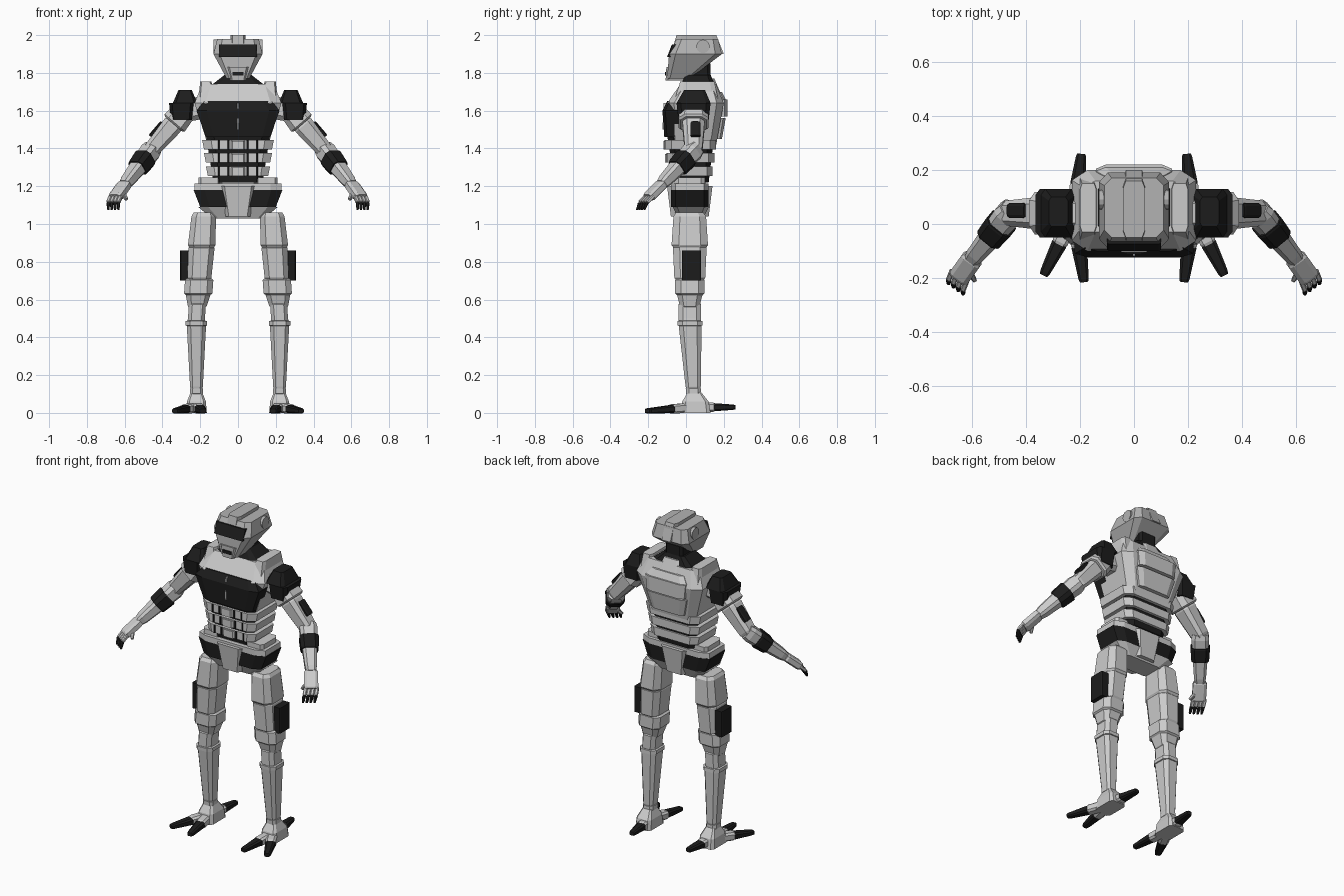
import bpy
import bmesh
from mathutils import Vector

if "Cube" in bpy.data.objects:
    bpy.data.objects.remove(bpy.data.objects["Cube"])


def material(name, value):
    mat = bpy.data.materials.new(name)
    mat.use_nodes = True
    colour = (value, value, value, 1)
    mat.diffuse_color = colour
    mat.node_tree.nodes["Principled BSDF"].inputs["Base Color"].default_value = colour
    return mat


LIGHT = material("light grey", .6)
MID = material("mid grey", .45)
DARK = material("near black", .012)
SIDEWAYS, BACKWARD, UP = Vector((1, 0, 0)), Vector((0, 1, 0)), Vector((0, 0, 1))


def loft(name, rings, across, depth, colour, corner, mirrored):
    """Skin eight-sided sections, each given as centre, half width, half depth."""
    bm = bmesh.new()
    loops = []
    for centre, wide, deep in rings:
        quarter = [(1, corner), (corner, 1), (-corner, 1), (-1, corner)]
        outline = quarter + [(-a, -b) for a, b in quarter]
        loops.append([bm.verts.new(centre + across * a * wide + depth * b * deep)
                      for a, b in outline])
    for lower, upper in zip(loops, loops[1:]):
        for i in range(len(lower)):
            bm.faces.new((lower[i - 1], lower[i], upper[i], upper[i - 1]))
    bm.faces.new(loops[0])
    bm.faces.new(loops[-1])
    bmesh.ops.recalc_face_normals(bm, faces=bm.faces)
    mesh = bpy.data.meshes.new(name)
    bm.to_mesh(mesh)
    bm.free()
    mesh.materials.append(colour)
    part = bpy.data.objects.new(name, mesh)
    bpy.context.collection.objects.link(part)
    if mirrored:
        part.modifiers.new("Mirror", "MIRROR")


def slab(name, bottom, top, low, high=None, colour=LIGHT, x=0, corner=.75):
    """Upright armour layer; low and high hold half width, front and back."""
    rings = []
    for z, (wide, front, back) in ((bottom, low), (top, high or low)):
        centre = Vector((x, (front + back) / 2, z))
        rings.append((centre, wide, (back - front) / 2))
    loft(name, rings, SIDEWAYS, BACKWARD, colour, corner, mirrored=x != 0)


def limb(name, joint, end, wide, deep, span=(0, 1), taper=1, cap=.85, colour=LIGHT):
    """Mirrored limb segment over part of the line between two joints."""
    heading = (end - joint).normalized()
    across, depth = SIDEWAYS, BACKWARD
    if abs(heading.z) < .9:
        across = heading.cross(UP).normalized()
        depth = across.cross(heading)
    start, stop = span
    rings = []
    for t, rim in ((0, cap), (.1, 1), (.9, 1), (1, cap)):
        size = rim * (1 + (taper - 1) * t)
        centre = joint.lerp(end, start + (stop - start) * t)
        rings.append((centre, wide * size, deep * size))
    loft(name, rings, across, depth, colour, .6, mirrored=True)


# Helmet
slab("helmet_jaw", 1.77, 1.9, low=(.06, -.1, .02), high=(.13, -.09, .19), colour=MID)
slab("helmet_dome", 1.9, 1.98, low=(.13, -.09, .19), high=(.11, -.05, .17), colour=MID)
slab("helmet_crest", 1.9, 2, low=(.04, -.08, .2), high=(.04, -.05, .16), colour=MID)
slab("visor", 1.885, 1.95, low=(.1, -.1, 0), high=(.1, -.075, 0), colour=DARK, corner=.9)
slab("chin_guard", 1.76, 1.83, low=(.04, -.108, 0), high=(.06, -.104, 0), colour=MID)
slab("mouth_slot", 1.785, 1.805, low=(.03, -.112, -.1), colour=DARK)
bpy.ops.mesh.primitive_cylinder_add(vertices=12, radius=.036, depth=.26, location=(0, .09, 1.94))
ears = bpy.context.object
ears.name = "ear_discs"
ears.rotation_euler = UP.rotation_difference(SIDEWAYS).to_euler()
ears.data.materials.append(MID)

# Neck and chest
slab("neck", 1.75, 1.85, low=(.06, 0, .13), colour=DARK)
slab("neck_collar", 1.72, 1.79, low=(.16, -.04, .16), high=(.07, 0, .13), colour=DARK)
slab("lower_chest", 1.42, 1.64, low=(.16, -.09, .16), high=(.23, -.1, .2))
slab("upper_chest", 1.64, 1.74, low=(.23, -.1, .2), high=(.19, -.03, .16))
slab("chest_strap", 1.66, 1.755, low=(.04, -.06, .17), high=(.03, -.03, .15), x=.17)
slab("lower_breastplate", 1.46, 1.6, low=(.17, -.115, 0), high=(.22, -.125, 0), colour=DARK)
slab("upper_breastplate", 1.6, 1.65, low=(.22, -.125, 0), high=(.18, -.1, 0), colour=DARK)
slab("breastplate_seam", 1.5, 1.64, low=(.004, -.125, -.1), high=(.004, -.118, -.1))
slab("lower_back_plate", 1.45, 1.56, low=(.11, .1, .19), high=(.14, .1, .21))
slab("upper_back_plate", 1.57, 1.66, low=(.13, .1, .22), high=(.14, .1, .22))
slab("back_plate_rim", 1.66, 1.7, low=(.14, .1, .21), high=(.11, .1, .19))
slab("back_collar", 1.7, 1.77, low=(.07, .08, .18), high=(.05, .08, .15))

# Segmented abdomen: light bands with dark gaps, growing wider upward
slab("abdomen_core", 1.22, 1.47, low=(.13, -.06, .12), high=(.17, -.1, .15), colour=DARK)
for level, label in enumerate(("low", "middle", "high")):
    grow = level * .01
    base = 1.255 + level * .07
    front = -.09 - grow
    slab(label + "_abdomen_band", base, base + .05,
         low=(.16 + grow, front, .14 + grow), high=(.17 + grow, front, .14 + grow))
    slab(label + "_abdomen_block", base, base + .045, low=(.04, front - .01, 0))
    for x in (.05, .1):
        slab(label + "_abdomen_gap", base, base + .05, x=x, colour=DARK,
             low=(.005, front - .004, front + .004))

# Waist and pelvis
slab("waist", 1.16, 1.26, low=(.13, -.06, .11), high=(.1, -.05, .1))
slab("pelvis_top", 1.18, 1.215, low=(.23, -.08, .12))
slab("hip_pad", 1.2, 1.245, low=(.06, -.06, .1), x=.15)
slab("belt", 1.09, 1.18, low=(.2, -.08, .12), high=(.235, -.08, .12), colour=DARK)
slab("pelvis_base", 1.03, 1.09, low=(.14, -.04, .09), high=(.21, -.07, .12))
slab("pelvis_centre", 1.04, 1.2, low=(.065, -.08, .12), high=(.095, -.1, .14))

# Legs
hip, knee, ankle = Vector((.18, .02, 1.06)), Vector((.22, .02, .5)), Vector((.22, .04, .1))
limb("thigh_cuff", hip, knee, wide=.064, deep=.085, span=(0, .34), taper=1.15)
limb("thigh", hip, knee, wide=.07, deep=.09, span=(.3, .65), taper=.9)
limb("knee_guard", hip, knee, wide=.075, deep=.078, span=(.62, .78))
limb("knee_guard_tip", hip, knee, wide=.068, deep=.07, span=(.76, .9), taper=.7)
limb("knee_joint", hip, knee, wide=.045, deep=.06, span=(.85, 1.04))
limb("knee_flange", knee, ankle, wide=.057, deep=.066, span=(.03, .1))
limb("shin", knee, ankle, wide=.053, deep=.063, taper=.6)
limb("ankle_cuff", knee, ankle, wide=.035, deep=.04, span=(.92, 1))
slab("thigh_pouch", .7, .86, low=(.03, -.02, .08), x=.276, colour=DARK, corner=.85)

# Feet with two front toes and one back toe
heel = Vector((.22, .04, .03))
slab("foot", 0, .06, low=(.055, -.03, .13), high=(.05, -.02, .12), x=heel.x)
slab("instep", .06, .11, low=(.05, -.02, .12), high=(.03, .01, .08), x=heel.x)
for label, tip in (("inner", (.185, -.215, .01)), ("outer", (.335, -.19, .01)),
                   ("back", (.195, .26, .03))):
    tip = Vector(tip)
    limb(label + "_toe", heel, tip, wide=.03, deep=.025, span=(.1, .5))
    limb(label + "_claw", heel, tip, wide=.03, deep=.022, span=(.45, 1), taper=.6, colour=DARK)

# Arms
shoulder, elbow, wrist = Vector((.28, .04, 1.6)), Vector((.46, .04, 1.39)), Vector((.6, -.13, 1.21))
slab("shoulder_pad", 1.55, 1.64, low=(.055, -.04, .12), high=(.065, -.05, .13), x=.3, colour=DARK)
slab("shoulder_dome", 1.64, 1.71, low=(.065, -.05, .13), high=(.035, -.01, .1), x=.28, colour=DARK)
limb("shoulder_joint", Vector((.17, .04, 1.62)), shoulder, wide=.06, deep=.06)
limb("arm_collar", shoulder, elbow, wide=.07, deep=.062, span=(0, .34), taper=1.15)
limb("upper_arm", shoulder, elbow, wide=.06, deep=.056, span=(.3, 1.05), taper=.75)
outward = Vector((.04, .01, .032))
limb("arm_patch", shoulder + outward, elbow + outward, wide=.027, deep=.012,
     span=(.45, .8), colour=DARK)
limb("forearm", elbow, wrist, wide=.053, deep=.05, span=(-.06, 1), taper=.6)
limb("forearm_band", elbow, wrist, wide=.056, deep=.053, span=(.22, .52), taper=.9,
     cap=.95, colour=DARK)

# Hands
hand = Vector((.65, -.2, 1.14))
limb("palm", wrist, hand, wide=.04, deep=.024, span=(-.05, 1))
spread = (hand - wrist).cross(UP).normalized()
for place, label in enumerate(("first", "second", "third", "fourth")):
    base = hand + spread * (place - 1.5) * .022
    knuckle = base + Vector((.01, -.025, -.025))
    limb(label + "_finger", base, knuckle, wide=.01, deep=.01, span=(-.3, 1))
    limb(label + "_fingertip", knuckle, knuckle + Vector((0, -.015, -.04)),
         wide=.01, deep=.01, taper=.6, colour=DARK)
limb("thumb", wrist.lerp(hand, .4), hand + Vector((-.06, -.01, -.01)),
     wide=.014, deep=.014, taper=.6, colour=MID)
